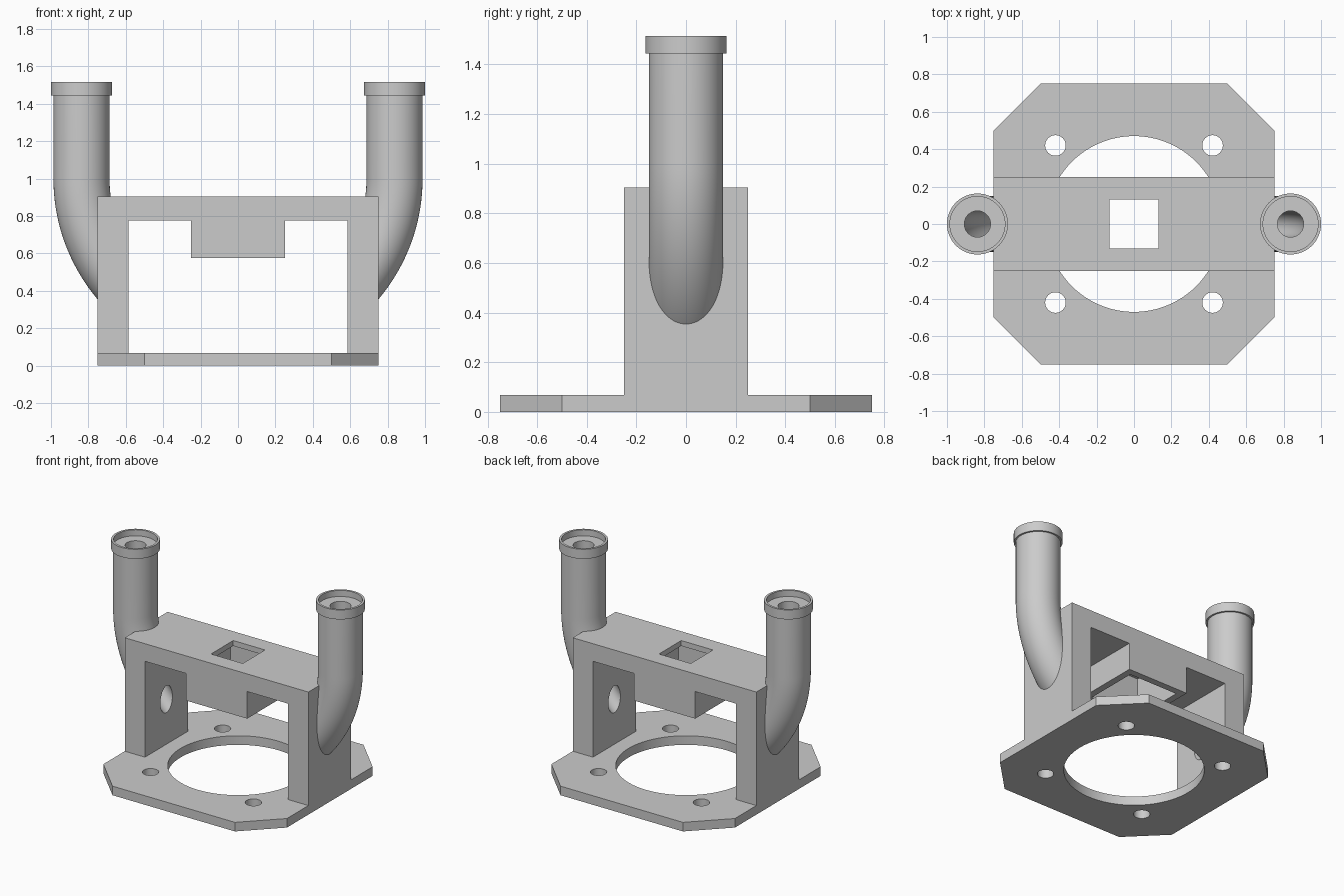
import bpy, bmesh
from math import sin, cos, pi, radians
from mathutils import Vector

if "Cube" in bpy.data.objects:
    bpy.data.objects.remove(bpy.data.objects["Cube"], do_unlink=True)

grey = bpy.data.materials.new("light grey")
grey.use_nodes = True
COLOUR = (0.6, 0.6, 0.6, 1)
grey.diffuse_color = COLOUR
grey.node_tree.nodes["Principled BSDF"].inputs["Base Color"].default_value = COLOUR

TUBE_X, BEND_R, BEND_Z, CAP_Z = 0.837, 0.85, 1.0, 1.445
SEGMENTS = 64


def finish(name, bm):
    bmesh.ops.recalc_face_normals(bm, faces=bm.faces)
    mesh = bpy.data.meshes.new(name)
    bm.to_mesh(mesh)
    bm.free()
    mesh.materials.append(grey)
    ob = bpy.data.objects.new(name, mesh)
    bpy.context.collection.objects.link(ob)
    return ob


def skin(name, rings, closed=False):
    """Bridge a list of point rings; cap the ends unless the list closes."""
    bm = bmesh.new()
    vs = [[bm.verts.new(p) for p in ring] for ring in rings]
    n = len(vs[0])
    pairs = list(zip(vs, vs[1:])) + ([(vs[-1], vs[0])] if closed else [])
    for a, b in pairs:
        for i in range(n):
            j = (i + 1) % n
            bm.faces.new((a[i], a[j], b[j], b[i]))
    if not closed:
        bm.faces.new(vs[0])
        bm.faces.new(vs[-1])
    return finish(name, bm)


def prism(name, outline, z0, z1):
    return skin(name, [[(x, y, z) for x, y in outline] for z in (z0, z1)])


def box(name, hx, hy, z0, z1):
    return prism(name, [(-hx, -hy), (hx, -hy), (hx, hy), (-hx, hy)], z0, z1)


def circle(r, n, cx=0, cy=0):
    return [(cx + r * cos(2 * pi * i / n), cy + r * sin(2 * pi * i / n)) for i in range(n)]


def combine(target, tool, operation):
    """Apply a boolean and discard the tool."""
    mod = target.modifiers.new(operation.lower(), "BOOLEAN")
    mod.operation, mod.object, mod.solver = operation, tool, "EXACT"
    bpy.context.view_layer.objects.active = target
    bpy.ops.object.modifier_apply(modifier=mod.name)
    bpy.data.objects.remove(tool, do_unlink=True)


def bent_tube(name, side, r, top, sweep):
    """Round bar: straight down from the top, then bending inwards."""
    stations = [(TUBE_X, top, 0)]
    steps = 24
    for i in range(steps + 1):
        a = radians(sweep) * i / steps
        stations.append((TUBE_X - BEND_R * (1 - cos(a)), BEND_Z - BEND_R * sin(a), a))
    rings = []
    for x, z, a in stations:
        across = Vector((side * cos(a), 0, -sin(a)))
        mid = Vector((side * x, 0, z))
        rings.append([mid + across * u + Vector((0, v, 0)) for u, v in circle(r, SEGMENTS)])
    return skin(name, rings)


# Base plate: clipped square with a central opening and four screw holes
outline = [(-0.5, -0.75), (0.5, -0.75), (0.75, -0.5), (0.75, 0.5),
           (0.5, 0.75), (-0.5, 0.75), (-0.75, 0.5), (-0.75, -0.5)]
base = prism("base_plate", outline, 0, 0.067)
combine(base, prism("cutter", circle(0.47, 96), -0.1, 0.2), "DIFFERENCE")
for sx in (-1, 1):
    for sy in (-1, 1):
        hole = circle(0.055, 32, sx * 0.42, sy * 0.42)
        combine(base, prism("cutter", hole, -0.1, 0.2), "DIFFERENCE")

# Bridge frame with the bent tubes merged into its pillars
frame = box("bridge_frame", 0.75, 0.25, 0.067, 0.905)
for side in (-1, 1):
    combine(frame, bent_tube("tube", side, 0.15, CAP_Z, 50), "UNION")
combine(frame, box("cutter", 0.585, 0.4, -0.1, 0.775), "DIFFERENCE")
for side in (-1, 1):
    combine(frame, bent_tube("bore", side, 0.07, 1.6, 60), "DIFFERENCE")

# Hanging socket under the beam, open below, with a square window above
combine(frame, box("socket", 0.25, 0.25, 0.575, 0.85), "UNION")
combine(frame, box("cutter", 0.2, 0.2, 0.5, 0.865), "DIFFERENCE")
combine(frame, box("cutter", 0.13, 0.13, 0.5, 1.0), "DIFFERENCE")

# Recessed collars on the tube ends
parts = [base, frame]
profile = [(0.07, CAP_Z), (0.163, CAP_Z), (0.163, 1.515),
           (0.147, 1.515), (0.147, 1.47), (0.07, 1.47)]
for side, label in ((1, "left"), (-1, "right")):
    rings = [[(x, y, z) for x, y in circle(r, SEGMENTS, side * TUBE_X)] for r, z in profile]
    parts.append(skin(label + "_tube_collar", rings, closed=True))

# Smooth the round surfaces, keep the edges crisp
bpy.ops.object.select_all(action="DESELECT")
for ob in parts:
    ob.select_set(True)
bpy.context.view_layer.objects.active = frame
bpy.ops.object.shade_smooth_by_angle(angle=radians(30))
